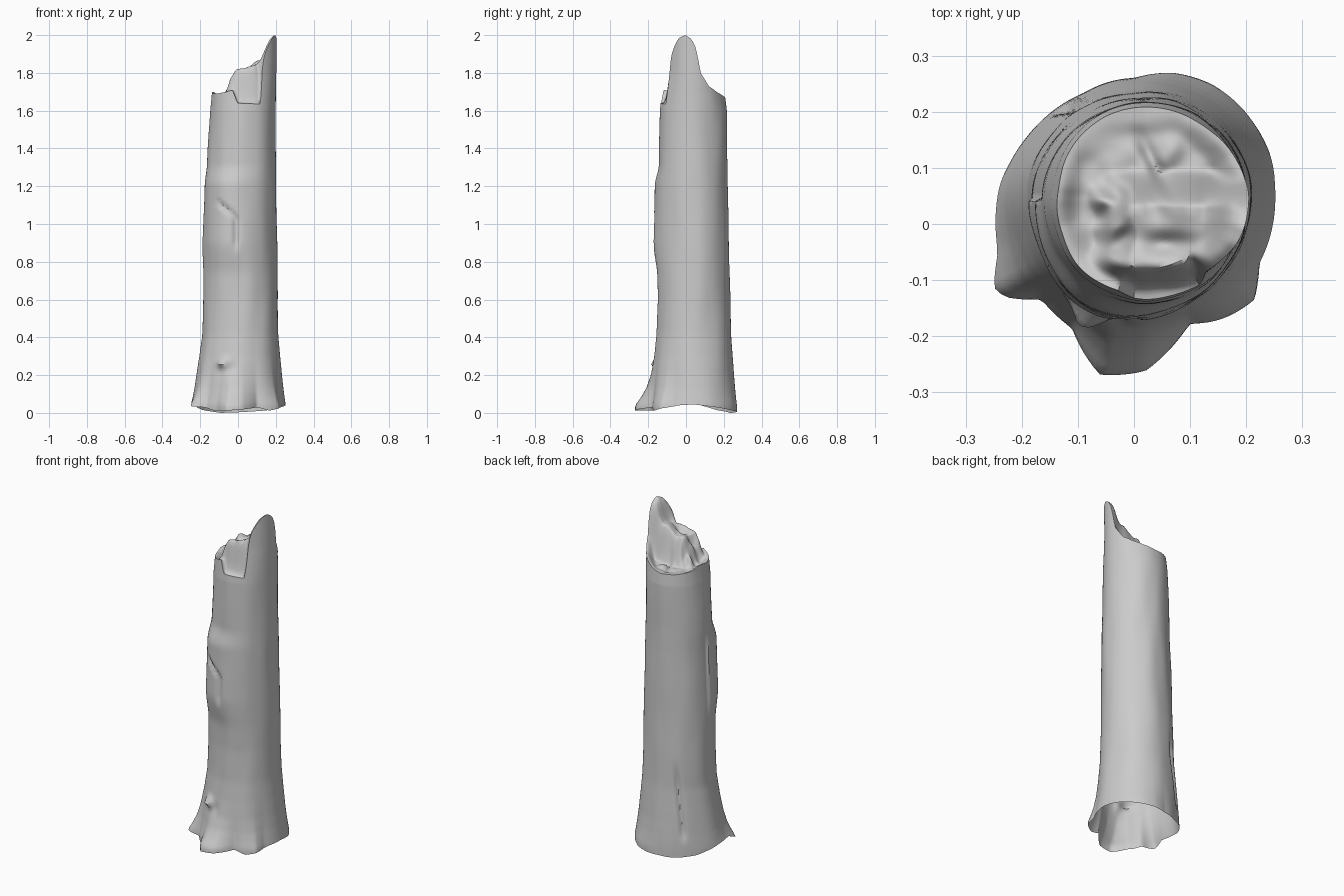
import bpy, bmesh, math
from mathutils import noise, Vector

if "Cube" in bpy.data.objects:
    bpy.data.objects.remove(bpy.data.objects["Cube"])

CX, CY = 0.022, 0.04          # axis of the trunk
COLS, ROWS, RINGS = 144, 110, 26


def interp(table, v, period=None):
    """Piecewise linear lookup, optionally wrapping around."""
    if period:
        first, last = table[0], table[-1]
        table = [(last[0] - period, last[1])] + table + [(first[0] + period, first[1])]
        while v < table[0][0]:
            v += period
        while v > table[-1][0]:
            v -= period
    if v <= table[0][0]:
        return table[0][1]
    for (a, p), (b, q) in zip(table, table[1:]):
        if v <= b:
            return p + (q - p) * (v - a) / max(b - a, 1e-9)
    return table[-1][1]


def gauss(u, w):
    return math.exp(-(u / w) ** 2)


def sstep(a, b, v):
    t = min(1, max(0, (v - a) / (b - a)))
    return t * t * (3 - 2 * t)


# silhouettes of the trunk by height
LEFT = [(0, -.225), (.2, -.212), (.4, -.19), (.8, -.18), (1.3, -.165), (1.4, -.16), (1.6, -.147), (1.7, -.137)]
RIGHT = [(0, .235), (.2, .225), (.4, .215), (.8, .207), (1.4, .20), (1.7, .20), (2, .205)]
FRONT = [(0, -.175), (.2, -.168), (.4, -.155), (.6, -.148), (.8, -.152), (1.25, -.145), (1.6, -.138), (1.8, -.12)]
BACK = [(0, .262), (.2, .25), (.4, .24), (.8, .23), (1.2, .22), (1.6, .215), (1.7, .205)]
# root flare outline at the ground
FOOT = [(.25, .07), (.24, .13), (.2, .2), (.14, .25), (.07, .27), (0, .26), (-.09, .235), (-.16, .19),
        (-.22, .11), (-.25, -.04), (-.247, -.115), (-.23, -.13), (-.165, -.135), (-.11, -.185),
        (-.06, -.265), (.02, -.262), (.1, -.18), (.16, -.165), (.215, -.135), (.225, -.07)]
FOOT_POLAR = sorted((math.degrees(math.atan2(y - CY, x - CX)), math.hypot(x - CX, y - CY)) for x, y in FOOT)
FLARE = [(0, 1), (.04, 1), (.08, .7), (.13, .42), (.2, .2), (.3, .07), (.42, 0)]
# broken rim and ragged lower edge by angle in degrees
RIM = [(-180, 1.70), (-165, 1.69), (-140, 1.69), (-120, 1.70), (-108, 1.71), (-98, 1.64), (-57, 1.635), (-53, 1.72),
       (-49, 1.84), (-44, 1.90), (-36, 1.945), (-26, 1.985), (-14, 2.0), (-4, 1.98), (3, 1.94), (8, 1.87),
       (12, 1.80), (27, 1.73), (45, 1.70), (65, 1.68), (90, 1.665), (120, 1.67), (150, 1.68), (170, 1.70)]
HEM = [(-180, .05), (-160, .06), (-150, .035), (-140, .03), (-125, .012), (-105, .012), (-90, .018), (-70, .03),
       (-55, .012), (-40, .025), (-20, .04), (0, .045), (30, .03), (60, .012), (90, .004), (120, .0), (150, .015)]


def wall_point(deg, z):
    a = math.radians(deg)
    c, s = math.cos(a), math.sin(a)
    rx = interp(RIGHT, z) - CX if c > 0 else CX - interp(LEFT, z)
    ry = interp(BACK, z) - CY if s > 0 else CY - interp(FRONT, z)
    r = 1 / math.sqrt((c / rx) ** 2 + (s / ry) ** 2)
    w = interp(FLARE, z)
    r += (interp(FOOT_POLAR, deg, 360) - r) * w
    x = CX + r * c
    if s < 0:
        # bark bulge ending in a curved crack
        edge = -.02 - .09 * sstep(1.02, 1.14, z)
        span = sstep(.72, .92, z) * (1 - sstep(1.2, 1.32, z))
        r += .028 * span * gauss(x + .05, .12)
        r -= .016 * gauss(x - edge - .012, .014) * sstep(.84, .92, z) * (1 - sstep(1.09, 1.14, z))
        # small branch stub
        r += .034 * gauss(x + .078, .026) * gauss(z - .262, .022)
        r -= .01 * gauss(x + .03, .02) * gauss(z - .24, .03)
    # slanted scar low on the back left
    r -= .015 * gauss(deg - (133 - 28 * (z - .1)), 4) * sstep(.08, .16, z) * (1 - sstep(.42, .58, z))
    r += .005 * noise.noise(Vector((c * 2, s * 2, z * 3)))
    return Vector((CX + r * c, CY + r * s, z))


def core_height(x, y):
    """Splintered wood inside the break."""
    n = noise.noise(Vector((x * 22, y * 22, 3)))
    lump = sstep(-.08, 0, x + .25 * n * .1) * (1 - sstep(.03, .10, y)) * sstep(-.12, -.075, y)
    h = 1.665 + .15 * lump + .05 * lump * sstep(.02, .12, x)
    h += .10 * sstep(.12, .19, x) * (1 - sstep(.03, .09, y)) * sstep(-.11, -.06, y)
    h -= .02 * gauss((x - .045) + .5 * (y - .09), .014) * gauss(y - .1, .05)
    h -= .03 * gauss(x - .07, .05) * gauss(y + .035, .02)
    return h + .012 * n


bm = bmesh.new()
rows = []
angles = [-180 + 360 * i / COLS for i in range(COLS)]

# trunk wall from ragged foot to broken rim
for j in range(ROWS + 1):
    t = j / ROWS
    row = []
    for d in angles:
        lo, hi = interp(HEM, d, 360), interp(RIM, d, 360)
        # rows stay level until the break, then follow the rim
        z = lo + (1.55 - lo) * t / .8 if t < .8 else 1.55 + (hi - 1.55) * (t - .8) / .2
        row.append(bm.verts.new(wall_point(d, z)))
    rows.append(row)

# splintered top surface, ring by ring inwards
rim = [v.co.copy() for v in rows[-1]]
for k in range(1, RINGS):
    t = 1 - k / RINGS
    row = []
    for p in rim:
        x, y = CX + (p.x - CX) * t, CY + (p.y - CY) * t
        f = sstep(0, .30, 1 - t)
        row.append(bm.verts.new((x, y, p.z + (core_height(x, y) - p.z) * f)))
    rows.append(row)

for a, b in zip(rows, rows[1:]):
    for i in range(COLS):
        n = (i + 1) % COLS
        bm.faces.new((a[i], a[n], b[n], b[i]))
tip = bm.verts.new((CX, CY, core_height(CX, CY)))
for i in range(COLS):
    bm.faces.new((rows[-1][i], rows[-1][(i + 1) % COLS], tip))

mesh = bpy.data.meshes.new("broken_trunk")
bm.to_mesh(mesh)
bm.free()
trunk = bpy.data.objects.new("broken_trunk", mesh)
bpy.context.collection.objects.link(trunk)
bpy.context.view_layer.objects.active = trunk
trunk.select_set(True)
bpy.ops.object.shade_smooth_by_angle(angle=math.radians(50))
